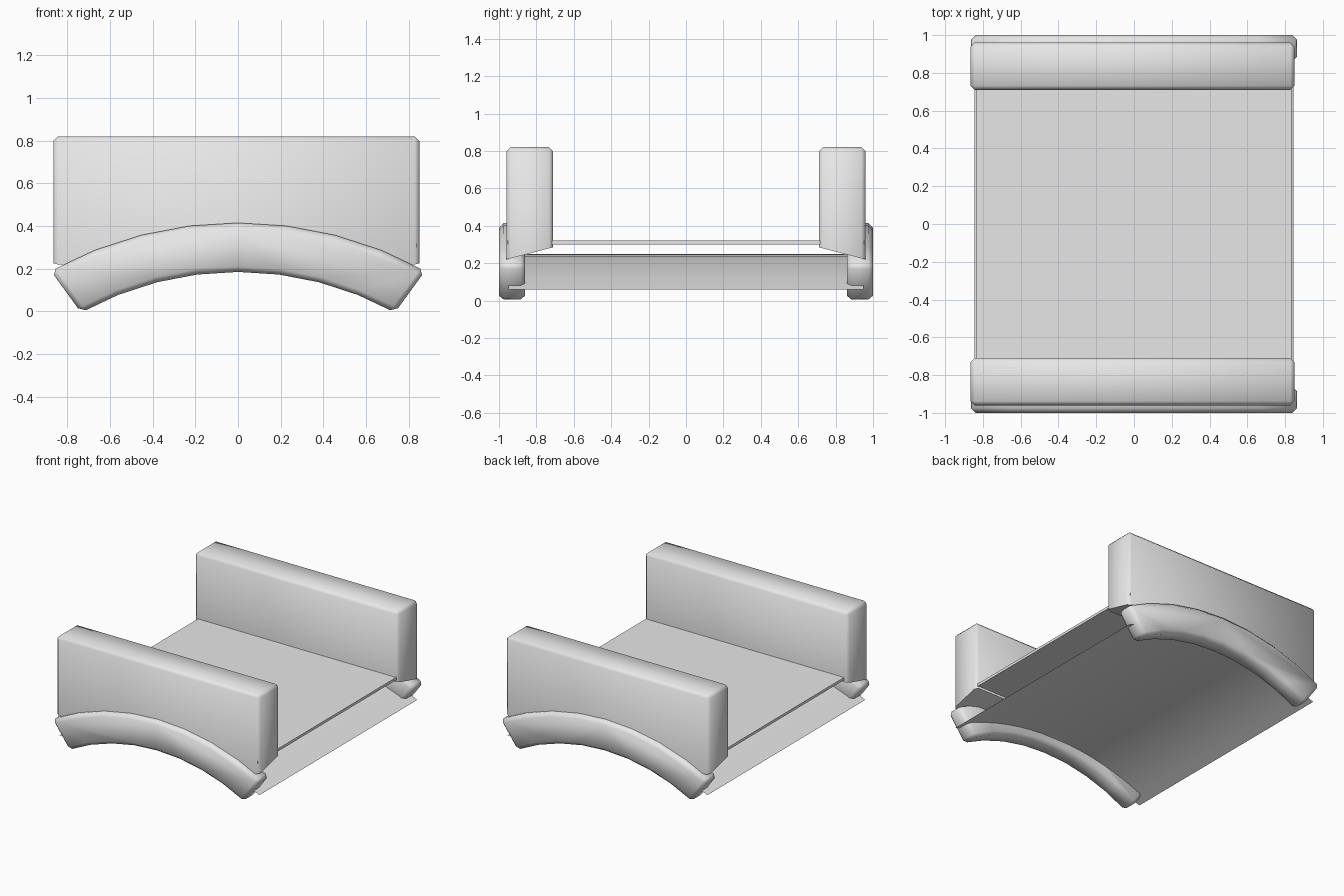
import bpy, bmesh, math
from mathutils import Vector

old = bpy.data.objects.get("Cube")
if old:
    bpy.data.objects.remove(old, do_unlink=True)

stone = bpy.data.materials.new("light_grey_stone")
stone.use_nodes = True
stone.diffuse_color = (0.8, 0.8, 0.8, 1)
stone.node_tree.nodes["Principled BSDF"].inputs["Base Color"].default_value = (0.8, 0.8, 0.8, 1)


def arc(half, top, end, steps):
    """Points of a circular arc in x, z from -half to +half."""
    rise = top - end
    radius = (half * half + rise * rise) / (2 * rise)
    limit = math.asin(half / radius)
    angles = [limit * (2 * i / steps - 1) for i in range(steps + 1)]
    return [(radius * math.sin(a), top - radius + radius * math.cos(a)) for a in angles]


def sweep(name, points, direction, closed=True):
    """Extrude a list of 3D points along a direction, as a solid or a sheet."""
    bm = bmesh.new()
    near = [bm.verts.new(p) for p in points]
    far = [bm.verts.new(Vector(p) + Vector(direction)) for p in points]
    count = len(points)
    for i in range(count if closed else count - 1):
        j = (i + 1) % count
        bm.faces.new((near[i], near[j], far[j], far[i]))
    if closed:
        bm.faces.new(near[::-1])
        bm.faces.new(far)
    bmesh.ops.recalc_face_normals(bm, faces=bm.faces)
    mesh = bpy.data.meshes.new(name)
    bm.to_mesh(mesh)
    bm.free()
    mesh.materials.append(stone)
    obj = bpy.data.objects.new(name, mesh)
    bpy.context.collection.objects.link(obj)
    return obj


def smooth(obj):
    bpy.ops.object.select_all(action='DESELECT')
    obj.select_set(True)
    bpy.context.view_layer.objects.active = obj
    bpy.ops.object.shade_smooth_by_angle(angle=math.radians(60))


def chamfer(obj, width, keep_bottom=False):
    """Chamfer the sharp edges, optionally leaving the underside crisp."""
    bm = bmesh.new()
    bm.from_mesh(obj.data)
    bm.normal_update()
    edges = [e for e in bm.edges if e.calc_face_angle(0) > math.radians(40)
             and not (keep_bottom and any(f.normal.z < -0.5 for f in e.link_faces))]
    bmesh.ops.bevel(bm, geom=edges, offset=width, segments=1, profile=0.5,
                    affect='EDGES', clamp_overlap=True)
    bm.to_mesh(obj.data)
    bm.free()


def mirror_to_back(obj):
    mod = obj.modifiers.new("mirror_to_back", 'MIRROR')
    mod.use_axis = (False, True, False)


# Arched rims at the front and back
outer = arc(0.877, 0.415, 0.19, 8)
inner = arc(0.735, 0.185, -0.005, 8)
rim = sweep("arch_rims", [(x, -1, z) for x, z in outer + inner[::-1]], (0, 0.14, 0))
chamfer(rim, 0.025)
smooth(rim)
mirror_to_back(rim)

# Parapet walls with a sloping underside
section = [(-0.96, 0.22), (-0.71, 0.285), (-0.71, 0.82), (-0.96, 0.82)]
wall = sweep("parapet_walls", [(-0.865, y, z) for y, z in section], (1.715, 0, 0))
chamfer(wall, 0.022, keep_bottom=True)
smooth(wall)
mirror_to_back(wall)

# Flat roadway between the walls
deck_section = [(-0.835, 0.30), (0.835, 0.30), (0.835, 0.32), (-0.835, 0.32)]
sweep("deck", [(x, -0.955, z) for x, z in deck_section], (0, 1.91, 0))

# Thin curved vault under the roadway
vault = sweep("vault_underside", [(x, -0.95, z) for x, z in arc(0.845, 0.25, 0.06, 16)],
              (0, 1.9, 0), closed=False)
smooth(vault)
